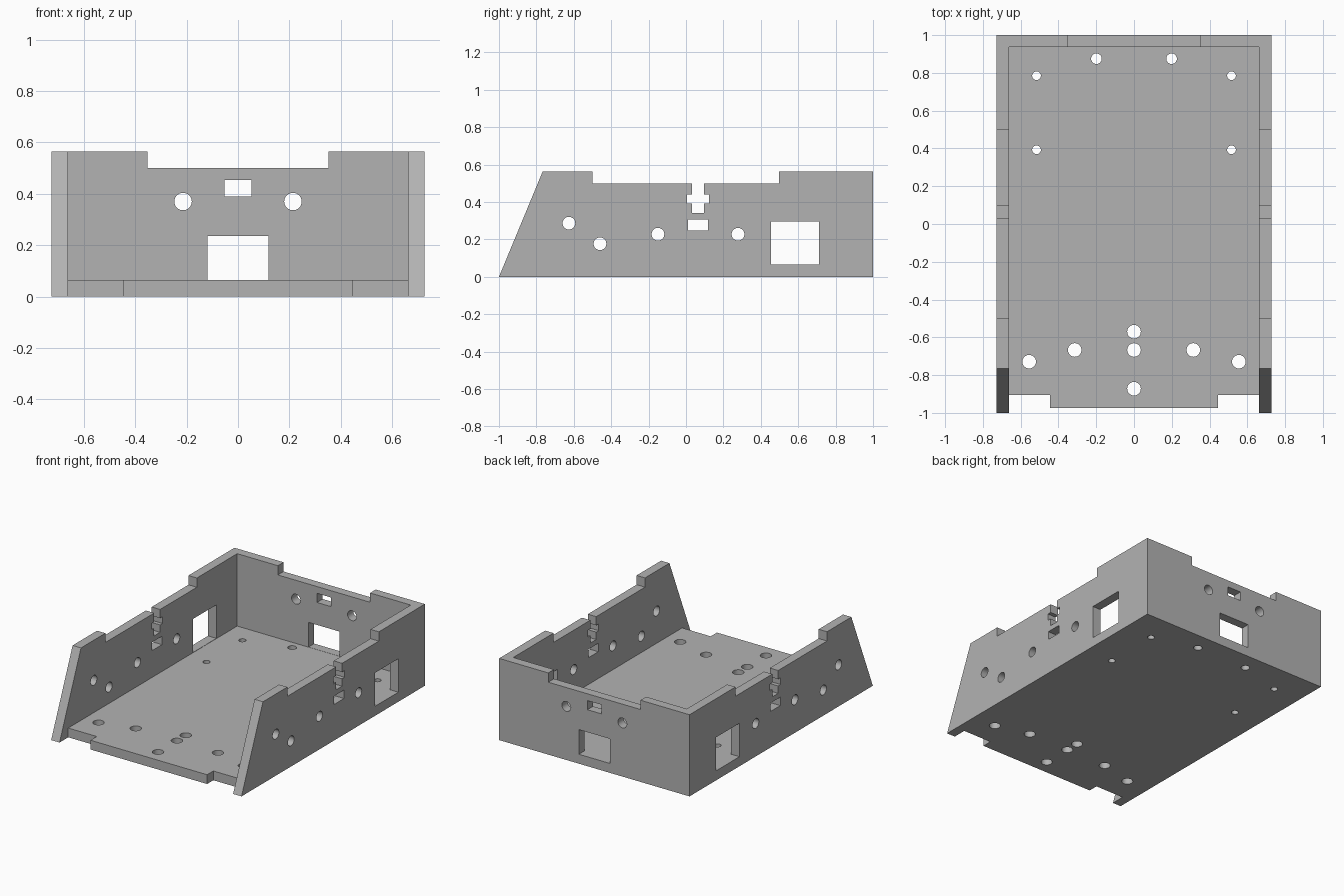
import bpy, bmesh, math
from mathutils import Vector

cube = bpy.data.objects.get("Cube")
if cube:
    bpy.data.objects.remove(cube, do_unlink=True)

HALF_W, HEIGHT, WALL = 0.727, 0.564, 0.064
INNER_X, INNER_Y = HALF_W - WALL, 1 - WALL + 0.002
NOTCH_Z = 0.5

grey = bpy.data.materials.new("plain grey")
grey.use_nodes = True
colour = (0.45, 0.45, 0.45, 1)
grey.diffuse_color = colour
grey.node_tree.nodes["Principled BSDF"].inputs["Base Color"].default_value = colour

# Place a flat (u, v) point at a given depth along the chosen axis
PLACE = {
    "x": lambda u, v, d: (d, u, v),
    "y": lambda u, v, d: (u, d, v),
    "z": lambda u, v, d: (u, v, d),
}


def prisms(name, outlines, axis, start, end):
    """One object holding a straight extrusion of every outline."""
    bm = bmesh.new()
    place = PLACE[axis]
    for outline in outlines:
        face = bm.faces.new([bm.verts.new(place(u, v, start)) for u, v in outline])
        out = bmesh.ops.extrude_face_region(bm, geom=[face], use_keep_orig=True)
        verts = [g for g in out["geom"] if isinstance(g, bmesh.types.BMVert)]
        bmesh.ops.translate(bm, verts=verts, vec=Vector(place(0, 0, end - start)))
    bmesh.ops.recalc_face_normals(bm, faces=bm.faces)
    mesh = bpy.data.meshes.new(name)
    bm.to_mesh(mesh)
    bm.free()
    obj = bpy.data.objects.new(name, mesh)
    bpy.context.collection.objects.link(obj)
    return obj


def rect(u0, u1, v0, v1):
    return [(u0, v0), (u1, v0), (u1, v1), (u0, v1)]


def circle(u, v, r, n=32):
    return [(u + r * math.cos(math.tau * i / n), v + r * math.sin(math.tau * i / n))
            for i in range(n)]


def pair(u, v, r):
    return [circle(u, v, r), circle(-u, v, r)]


def cut(target, name, outlines, axis, start, end):
    cutter = prisms(name, outlines, axis, start, end)
    cutter.hide_render = True
    mod = target.modifiers.new(name, "BOOLEAN")
    mod.operation, mod.solver, mod.object = "DIFFERENCE", "EXACT", cutter
    bpy.context.view_layer.objects.active = target
    bpy.ops.object.modifier_apply(modifier=mod.name)
    bpy.data.objects.remove(cutter, do_unlink=True)


# Solid body with a sloping front, hollowed to leave floor, sides and back
tray = prisms("open_tray", [[(-1, 0), (1, 0), (1, HEIGHT), (-0.766, HEIGHT)]],
              "x", -HALF_W, HALF_W)
cut(tray, "cavity", [rect(-INNER_X, INNER_X, -1.2, INNER_Y)], "z", WALL, 1)

# Floor front edge with a centre tab
cut(tray, "floor_edge", [[
    (-INNER_X, -1.2), (INNER_X, -1.2), (INNER_X, -0.905), (0.445, -0.905),
    (0.445, -0.973), (-0.445, -0.973), (-0.445, -0.905), (-INNER_X, -0.905),
]], "z", -0.1, 0.3)

# Side walls: long top notch, keyed slot, slit, window and round holes
slot_half = [(0.032, 0.7), (0.032, 0.44), (0.059, 0.44), (0.059, 0.393),
             (0.032, 0.393), (0.032, 0.342)]
slot_mid = 0.065
slot = [(slot_mid - w, z) for w, z in slot_half]
slot += [(slot_mid + w, z) for w, z in reversed(slot_half)]
side_holes = [(-0.626, 0.287), (-0.46, 0.177), (-0.15, 0.228), (0.278, 0.228)]
cut(tray, "side_notch", [rect(-0.5, 0.498, NOTCH_Z, 0.8)], "x", -1, 1)
cut(tray, "side_openings",
    [slot, rect(0.01, 0.118, 0.249, 0.307), rect(0.455, 0.711, 0.066, 0.297)]
    + [circle(y, z, 0.034) for y, z in side_holes], "x", -1, 1)

# Back wall: top notch, slit, doorway and two round holes
cut(tray, "back_openings",
    [rect(-0.352, 0.352, NOTCH_Z, 0.8), rect(-0.053, 0.053, 0.39, 0.453),
     rect(-0.118, 0.118, 0.065, 0.235)] + pair(0.214, 0.37, 0.034), "y", 0.9, 1.1)

# Floor holes
floor_holes = [circle(0, y, 0.036) for y in (-0.57, -0.667, -0.872)]
for x, y, r in [(0.314, -0.667, 0.036), (0.555, -0.729, 0.036), (0.199, 0.875, 0.028),
                (0.516, 0.785, 0.023), (0.516, 0.393, 0.023)]:
    floor_holes += pair(x, y, r)
cut(tray, "floor_holes", floor_holes, "z", -0.1, 0.1)

# Finish: one colour, crisp edges, smooth hole walls
tray.data.materials.clear()
tray.data.materials.append(grey)
for poly in tray.data.polygons:
    poly.material_index = 0
bpy.ops.object.select_all(action="DESELECT")
tray.select_set(True)
bpy.context.view_layer.objects.active = tray
bpy.ops.object.shade_smooth_by_angle(angle=math.radians(30))
